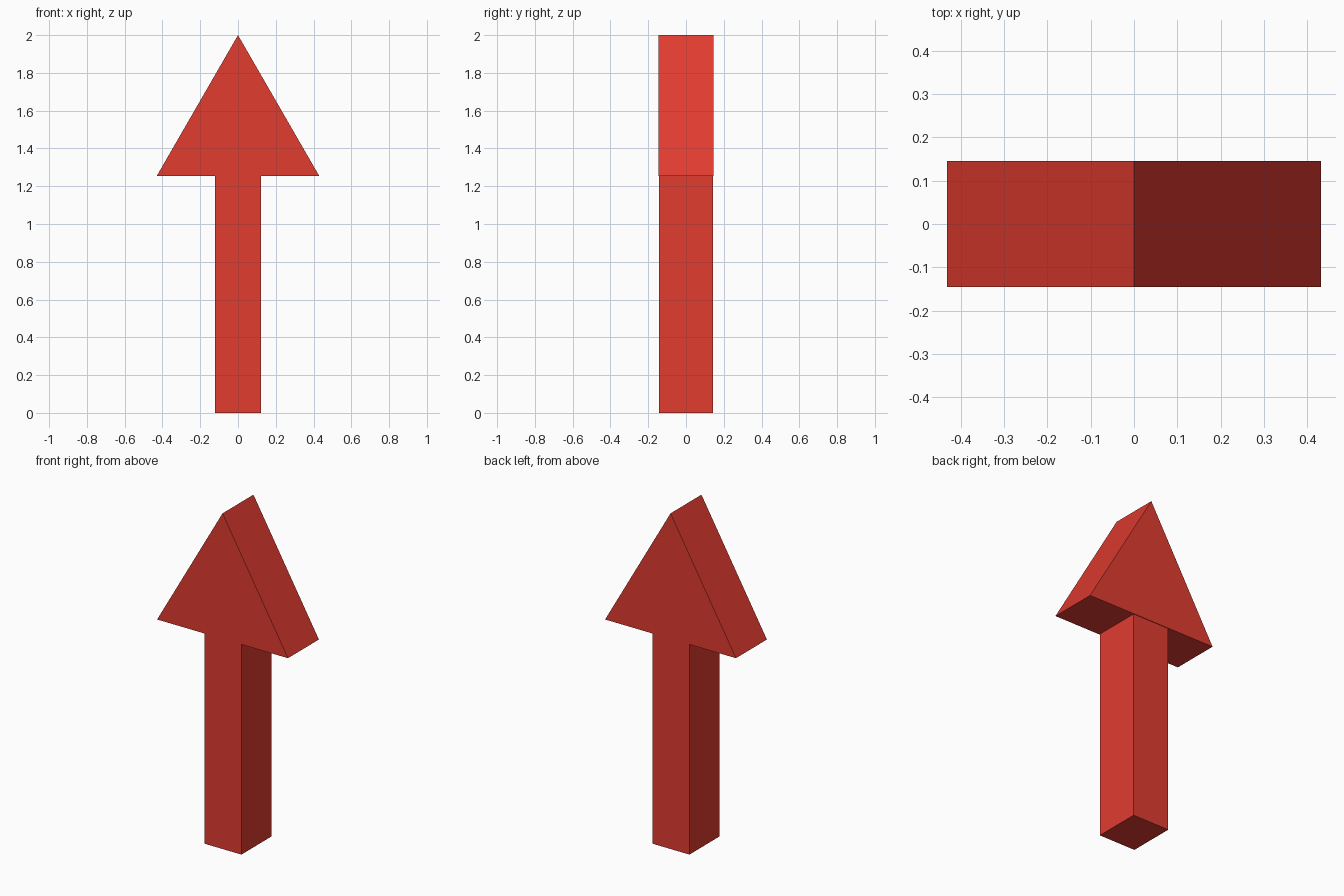
import bpy, bmesh

if "Cube" in bpy.data.objects:
    bpy.data.objects.remove(bpy.data.objects["Cube"])

red = bpy.data.materials.new("red")
red.diffuse_color = (0.75, 0.045, 0.03, 1)
red.use_nodes = True
red.node_tree.nodes["Principled BSDF"].inputs["Base Color"].default_value = red.diffuse_color


def prism(name, profile, half_depth):
    """Extrude an x-z outline symmetrically along y."""
    bm = bmesh.new()
    face = bm.faces.new([bm.verts.new((x, -half_depth, z)) for x, z in profile])
    ext = bmesh.ops.extrude_face_region(bm, geom=[face], use_keep_orig=True)
    verts = [g for g in ext["geom"] if isinstance(g, bmesh.types.BMVert)]
    bmesh.ops.translate(bm, verts=verts, vec=(0, 2 * half_depth, 0))
    bmesh.ops.recalc_face_normals(bm, faces=bm.faces)
    mesh = bpy.data.meshes.new(name)
    bm.to_mesh(mesh)
    bm.free()
    mesh.materials.append(red)
    obj = bpy.data.objects.new(name, mesh)
    bpy.context.collection.objects.link(obj)
    return obj


# Shaft, very slightly thinner than the head
prism("arrow_shaft", [(-0.122, 0), (0.122, 0), (0.122, 1.253), (-0.122, 1.253)], 0.142)

# Triangular head
prism("arrow_head", [(-0.431, 1.253), (0.431, 1.253), (0, 2)], 0.1455)
